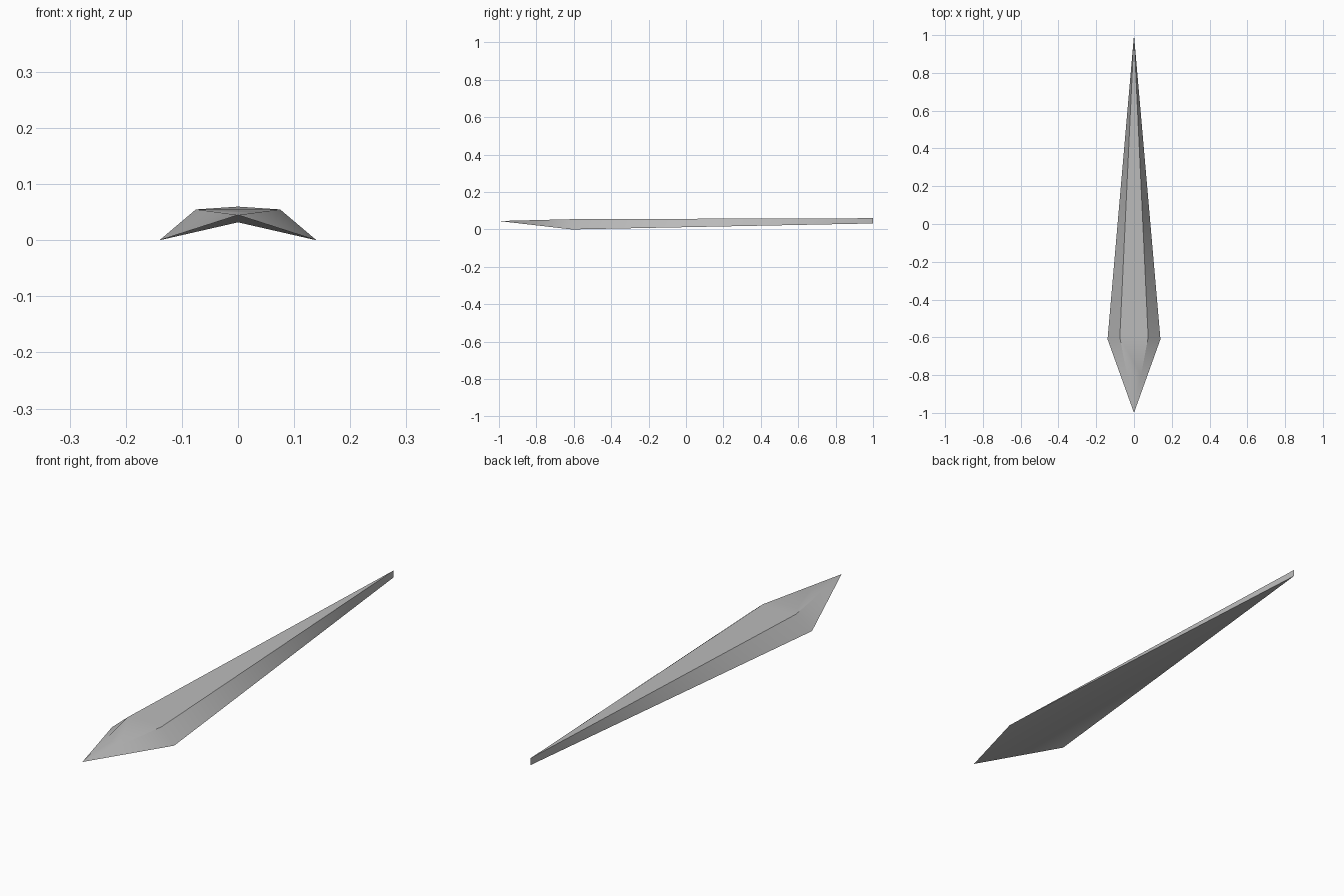
import bpy
import bmesh

cube = bpy.data.objects.get("Cube")
if cube:
    bpy.data.objects.remove(cube)

# Plain grey finish
grey = bpy.data.materials.new("plain grey")
grey.use_nodes = True
color = (0.5, 0.5, 0.5, 1)
grey.diffuse_color = color
grey.node_tree.nodes["Principled BSDF"].inputs["Base Color"].default_value = color

# Landmarks of the blade, shared by both halves
bm = bmesh.new()
tip = bm.verts.new((0, -1, 0.045))
tail_top = bm.verts.new((0, 1, 0.06))
tail_low = bm.verts.new((0, 1, 0.032))


def side_points(s):
    """Outer corner, shoulder and a point on the nose ridge."""
    places = [(0.14, -0.61, 0), (0.075, -0.6, 0.055), (0.0375, -0.8, 0.05)]
    return [bm.verts.new((s * x, y, z)) for x, y, z in places]


halves = [side_points(-1), side_points(1)]
sharp = [(tail_top, tail_low)]

# Bevelled flanks and the hollow underside
for corner, shoulder, nose in halves:
    bm.faces.new((corner, shoulder, nose))
    bm.faces.new((corner, nose, tip))
    bm.faces.new((corner, shoulder, tail_top))
    bm.faces.new((corner, tail_top, tail_low))
    bm.faces.new((corner, tail_low, tip))
    sharp += [(corner, tip), (corner, tail_low),
              (shoulder, tail_top), (shoulder, nose)]

# Flat top and sloping nose
(_, shoulder_r, nose_r), (_, shoulder_l, nose_l) = halves
bm.faces.new((shoulder_r, shoulder_l, tail_top))
bm.faces.new((shoulder_r, nose_r, nose_l, shoulder_l))
bm.faces.new((nose_r, tip, nose_l))
bmesh.ops.recalc_face_normals(bm, faces=bm.faces[:])

# Smooth shading with crisp outer and shoulder edges
for face in bm.faces:
    face.smooth = True
for a, b in sharp:
    bm.edges.get((a, b)).smooth = False

mesh = bpy.data.meshes.new("blade")
bm.to_mesh(mesh)
bm.free()
mesh.materials.append(grey)
blade = bpy.data.objects.new("blade", mesh)
bpy.context.collection.objects.link(blade)
